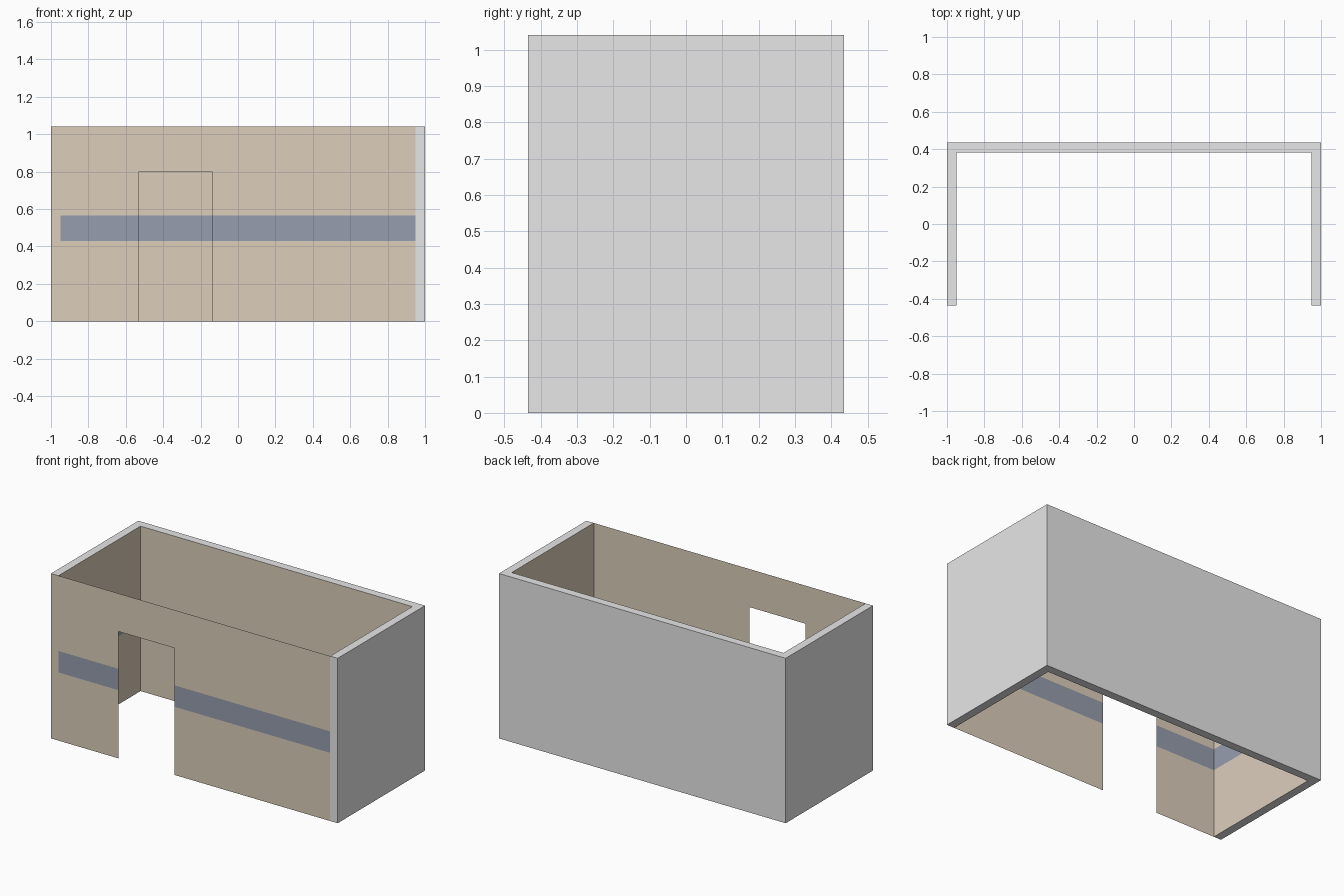
import bpy, bmesh
from mathutils import Vector

if "Cube" in bpy.data.objects:
    bpy.data.objects.remove(bpy.data.objects["Cube"])

W, D, H, T = 1.0, 0.435, 1.04, 0.052   # half width, half depth, height, wall thickness
STRIPE = (0.43, 0.565)
DOOR_X, DOOR_TOP = (-0.53, -0.14), 0.80


def material(name, rgb):
    # sRGB bytes to linear
    lin = [((c / 255 + 0.055) / 1.055) ** 2.4 for c in rgb]
    m = bpy.data.materials.new(name)
    m.diffuse_color = (*lin, 1)
    m.use_nodes = True
    m.node_tree.nodes["Principled BSDF"].inputs["Base Color"].default_value = m.diffuse_color
    return m


MATS = [material("grey shell", (231, 231, 231)),
        material("tan paint", (220, 206, 187)),
        material("blue stripe", (150, 158, 174))]


def finish(bm, name):
    mesh = bpy.data.meshes.new(name)
    bm.to_mesh(mesh)
    bm.free()
    for m in MATS:
        mesh.materials.append(m)
    bpy.context.collection.objects.link(bpy.data.objects.new(name, mesh))


def paint(z):
    return 2 if STRIPE[0] < z < STRIPE[1] else 1


def wall(name, lo, hi, inward, tan_end=False):
    """Solid wall whose inward side is painted tan with a stripe."""
    bm = bmesh.new()
    bmesh.ops.create_cube(bm, size=1)
    for v in bm.verts:
        v.co = Vector(hi[i] if v.co[i] > 0 else lo[i] for i in range(3))
    bm.normal_update()
    inner = [f for f in bm.faces if f.normal.dot(Vector(inward)) > 0.9]
    for z in STRIPE:
        bmesh.ops.bisect_plane(bm, geom=bm.verts[:] + bm.edges[:] + bm.faces[:],
                               plane_co=(0, 0, z), plane_no=(0, 0, 1))
    bm.normal_update()
    for f in bm.faces:
        if f.normal.dot(Vector(inward)) > 0.9:
            f.material_index = paint(f.calc_center_median().z)
        elif tan_end and f.normal.y < -0.9:
            f.material_index = 1
    finish(bm, name)


# three thick walls
wall("back_wall", (-W, D - T, 0), (W, D, H), (0, -1, 0))
wall("left_wall", (-W, -D, 0), (-W + T, D - T, H), (1, 0, 0), tan_end=True)
wall("right_wall", (W - T, -D, 0), (W, D - T, H), (-1, 0, 0))

# thin front wall with doorway, striped on both sides
bm = bmesh.new()
xs = (-W + T, *DOOR_X, W - T)
zs = (0, *STRIPE, DOOR_TOP, H)
for i, (x0, x1) in enumerate(zip(xs, xs[1:])):
    for z0, z1 in zip(zs, zs[1:]):
        if i == 1 and z1 <= DOOR_TOP:
            continue
        f = bm.faces.new([bm.verts.new((x, -D, z)) for x, z in
                          ((x0, z0), (x1, z0), (x1, z1), (x0, z1))])
        f.material_index = paint((z0 + z1) / 2)
bmesh.ops.remove_doubles(bm, verts=bm.verts[:], dist=1e-5)
finish(bm, "front_wall")
